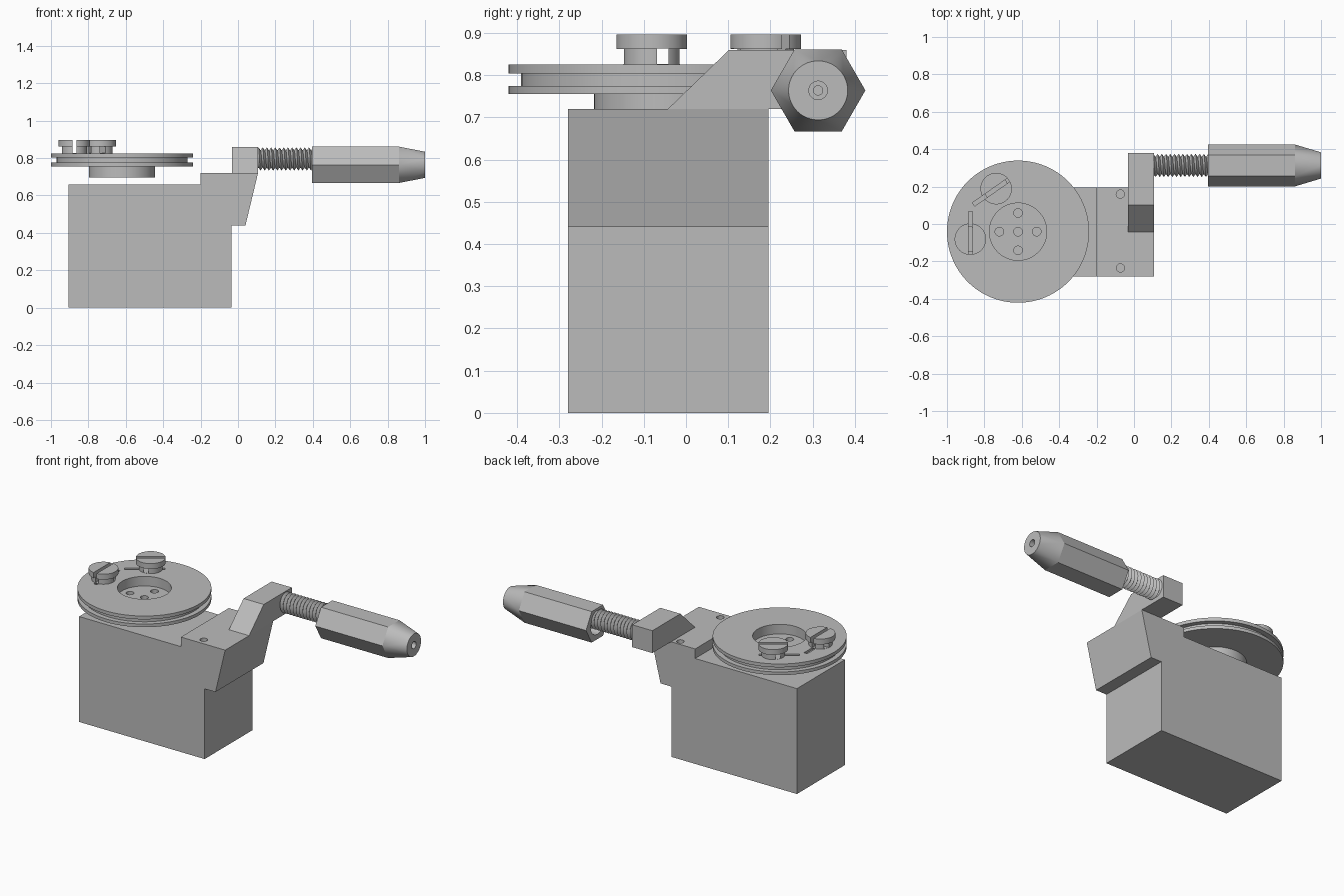
import bpy, bmesh, math
from mathutils import Matrix, Vector

cube = bpy.data.objects.get("Cube")
if cube:
    bpy.data.objects.remove(cube)

grey = bpy.data.materials.new("plain_grey")
grey.use_nodes = True
grey.diffuse_color = (0.5, 0.5, 0.5, 1)
grey.node_tree.nodes["Principled BSDF"].inputs["Base Color"].default_value = (0.5, 0.5, 0.5, 1)

TO_X = Matrix.Rotation(math.pi / 2, 4, 'Y')   # turns the z axis onto +x


def finish(name, bm, matrix=Matrix()):
    bmesh.ops.remove_doubles(bm, verts=bm.verts, dist=1e-5)
    bmesh.ops.recalc_face_normals(bm, faces=bm.faces)
    bm.transform(matrix)
    mesh = bpy.data.meshes.new(name)
    bm.to_mesh(mesh)
    bm.free()
    obj = bpy.data.objects.new(name, mesh)
    obj.data.materials.append(grey)
    bpy.context.collection.objects.link(obj)
    return obj


def lathe(name, profile, matrix=Matrix(), n=64):
    """Revolve (radius, height) points around z; ends lie on the axis."""
    bm = bmesh.new()
    verts = [bm.verts.new((r, 0, z)) for r, z in profile]
    edges = [bm.edges.new(pair) for pair in zip(verts, verts[1:])]
    bmesh.ops.spin(bm, geom=verts + edges, cent=(0, 0, 0), axis=(0, 0, 1),
                   angle=math.tau, steps=n, use_merge=False)
    return finish(name, bm, matrix)


def rod(name, r, z0, z1, matrix=Matrix(), n=32):
    return lathe(name, [(0, z0), (r, z0), (r, z1), (0, z1)], matrix, n)


def box(name, low, high, matrix=Matrix()):
    bm = bmesh.new()
    low, high = Vector(low), Vector(high)
    bmesh.ops.create_cube(bm, size=1, matrix=Matrix.Translation((low + high) / 2)
                          @ Matrix.Diagonal((high - low).to_4d()))
    return finish(name, bm, matrix)


def extrude(name, points, offset):
    bm = bmesh.new()
    face = bm.faces.new([bm.verts.new(p) for p in points])
    out = bmesh.ops.extrude_face_region(bm, geom=[face])["geom"]
    moved = [v for v in out if isinstance(v, bmesh.types.BMVert)]
    bmesh.ops.translate(bm, verts=moved, vec=offset)
    if not face.is_valid or len(face.link_loops if hasattr(face, "link_loops") else [0]) == 0:
        bm.faces.new([bm.verts[i] for i in range(len(points))])
    return finish(name, bm)


def cut(obj, cutters):
    bpy.context.view_layer.objects.active = obj
    for c in cutters:
        c.hide_render = True
        mod = obj.modifiers.new("cut", 'BOOLEAN')
        mod.operation, mod.solver, mod.object = 'DIFFERENCE', 'EXACT', c
        bpy.ops.object.modifier_apply(modifier=mod.name)
    for c in cutters:
        bpy.data.objects.remove(c)


def smooth(obj, degrees=30):
    bpy.ops.object.select_all(action='DESELECT')
    obj.select_set(True)
    bpy.context.view_layer.objects.active = obj
    bpy.ops.object.shade_smooth_by_angle(angle=math.radians(degrees))


# Main body with raised step and overhanging side
outline = [(-0.905, 0), (-0.035, 0), (-0.035, 0.44), (0.04, 0.44),
           (0.107, 0.72), (-0.2, 0.72), (-0.2, 0.66), (-0.905, 0.66)]
body = extrude("body", [(x, -0.28, z) for x, z in outline], (0, 0.475, 0))
cut(body, [rod("screw_hole", 0.022, 0.64, 0.8, Matrix.Translation((-0.073, y, 0)))
           for y in (-0.235, 0.16)])
smooth(body)

# Cranked arm on top of the body
side = [(-0.043, 0.72), (0.102, 0.86), (0.38, 0.86), (0.38, 0.72)]
arm = extrude("arm", [(-0.033, y, z) for y, z in side], (0.14, 0, 0))

# Threaded rod: alternating root and crest lines wound as a helix
PITCH, TURNS, N = 0.0225, 17, 32
bm = bmesh.new()
rows = []
for k in range(TURNS * 2):
    radius = 0.062 if k % 2 else 0.046
    rows.append([bm.verts.new((0.07 + PITCH * (k / 2 + j / N),
                               0.313 + radius * math.cos(math.tau * j / N),
                               0.795 + radius * math.sin(math.tau * j / N)))
                 for j in range(N + 1)])
for a, b in zip(rows, rows[1:]):
    for j in range(N):
        bm.faces.new((a[j], a[j + 1], b[j + 1], b[j]))
thread = finish("threaded_rod", bm)
smooth(thread, 25)

# Hexagonal handle blending into a round tip
HY, HZ = 0.313, 0.764
bm = bmesh.new()
for x, r, n in ((0.395, 0.112, 6), (0.86, 0.112, 6), (1.0, 0.07, 72)):
    for j in range(n):
        a = math.tau * j / n
        bm.verts.new((x, HY + r * math.cos(a), HZ + r * math.sin(a)))
bmesh.ops.convex_hull(bm, input=bm.verts)
bmesh.ops.dissolve_limit(bm, angle_limit=0.01, verts=bm.verts, edges=bm.edges)
handle = finish("hex_handle", bm)
on_axis = Matrix.Translation((0, HY, HZ)) @ TO_X
cut(handle, [rod("thread_bore", 0.066, 0.35, 0.52, on_axis),
             lathe("tip_bore", [(0, 0.82), (0.011, 0.82), (0.011, 0.92),
                                (0.022, 0.92), (0.022, 1.05), (0, 1.05)], on_axis, 32)])
smooth(handle, 8)

# Grooved pulley with hub, recess and hole pattern
PX, PY = -0.62, -0.041
pulley = lathe("pulley", [(0, 0.695), (0.177, 0.695), (0.177, 0.755), (0.38, 0.755),
                          (0.38, 0.775), (0.35, 0.775), (0.35, 0.804), (0.38, 0.804),
                          (0.38, 0.825), (0.153, 0.825), (0.153, 0.765), (0, 0.765)],
               Matrix.Translation((PX, PY, 0)), 96)
spots = [(0, 0), (0.1, 0), (-0.1, 0), (0, 0.1), (0, -0.1)]
cut(pulley, [rod("pulley_hole", 0.023, 0.6, 0.8, Matrix.Translation((PX + x, PY + y, 0)))
             for x, y in spots])

# Slotted clamp screws; each slit runs on into the pulley face
for name, x, y, turn in (("front_screw", -0.875, -0.081, 90), ("back_screw", -0.737, 0.189, 215)):
    place = Matrix.Translation((x, y, 0)) @ Matrix.Rotation(math.radians(turn), 4, 'Z')
    screw = lathe(name, [(0, 0.822), (0.067, 0.822), (0.067, 0.862),
                         (0.084, 0.862), (0.084, 0.896), (0, 0.896)], place)
    cut(screw, [box("slit", (-0.2, -0.011, 0.826), (0.2, 0.011, 0.95), place),
                box("cross_slit", (0.012, -0.2, 0.826), (0.04, 0.2, 0.863), place)])
    cut(pulley, [box("groove", (-0.08, -0.011, 0.812), (0.148, 0.011, 0.9), place)])
    smooth(screw)
smooth(pulley)
